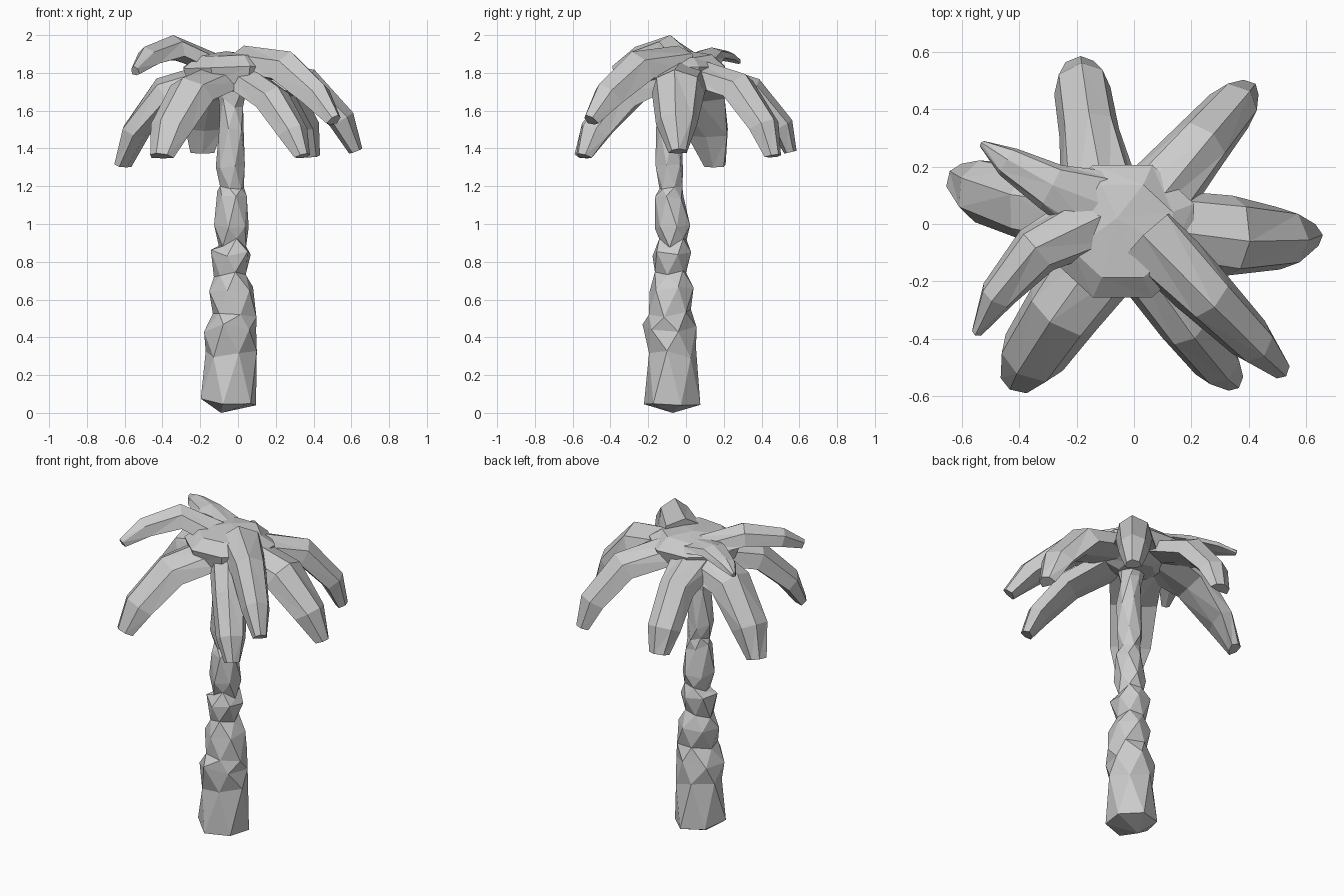
import bpy, bmesh, math, random
from mathutils import Vector

if "Cube" in bpy.data.objects:
    bpy.data.objects.remove(bpy.data.objects["Cube"])

random.seed(4)


def skin(name, rings, start=None, end=None):
    """Bridge rings of equal size with alternating triangles, cap, flat shaded."""
    bm = bmesh.new()
    vr = [[bm.verts.new(p) for p in r] for r in rings]
    n = len(vr[0])
    for k, (a, b) in enumerate(zip(vr, vr[1:])):
        for i in range(n):
            j = (i + 1) % n
            if k % 2 == 0:
                bm.faces.new((a[i], a[j], b[i]))
                bm.faces.new((a[j], b[j], b[i]))
            else:
                bm.faces.new((a[i], a[j], b[j]))
                bm.faces.new((a[i], b[j], b[i]))
    for ring, tip in ((vr[0], start), (vr[-1], end)):
        if tip is None:
            bm.faces.new(ring)
        else:
            t = bm.verts.new(tip)
            for i in range(n):
                bm.faces.new((ring[i], ring[(i + 1) % n], t))
    bmesh.ops.recalc_face_normals(bm, faces=bm.faces)
    me = bpy.data.meshes.new(name)
    bm.to_mesh(me)
    bm.free()
    ob = bpy.data.objects.new(name, me)
    bpy.context.collection.objects.link(ob)
    return ob


# Trunk: chunky hexagonal rings (x, y, z, radius), every other one turned
trunk = [(-.045, -.07, .06, .15), (-.035, -.07, .31, .133), (-.045, -.085, .45, .14),
         (-.02, -.09, .53, .115), (-.03, -.075, .66, .12), (-.04, -.08, .74, .085),
         (-.035, -.075, .84, .11), (-.03, -.07, .90, .075), (-.03, -.075, 1.0, .095),
         (-.035, -.085, 1.15, .078), (-.03, -.08, 1.2, .065), (-.04, -.085, 1.3, .075),
         (-.035, -.09, 1.5, .068), (-.035, -.07, 1.64, .06), (-.03, -.05, 1.78, .09)]
rings = []
for k, (x, y, z, r) in enumerate(trunk):
    ring = []
    for i in range(6):
        a = math.tau * (i + .5 * (k % 2)) / 6 + .3
        q = r * random.uniform(.95, 1.07)
        ring.append((x + q * math.cos(a), y + q * math.sin(a), z + random.uniform(-.025, .025)))
    rings.append(ring)
skin("trunk", rings, start=(-.09, -.07, 0))

# Crown hub where the fronds join: wide, flat-topped
hub = []
for z, r in ((1.69, .4), (1.75, .9), (1.83, 1), (1.89, .7)):
    hub.append([(-.04 + .27 * r * math.cos(math.tau * (i + .5) / 8),
                 -.025 + .25 * r * math.sin(math.tau * (i + .5) / 8),
                 z + random.uniform(-.01, .01)) for i in range(8)])
skin("crown_hub", hub, end=(-.06, .02, 1.915))


def frond(name, p0, mid, p2, w, t, base=1.0, tip=.45):
    """Thick drooping leaf: curve through three points, ridged section."""
    p0, mid, p2 = Vector(p0), Vector(mid), Vector(p2)
    c = 2 * mid - (p0 + p2) / 2
    rings = []
    for u, kw, kt in ((0, base, .9), (.45, 1, 1), (.8, .55 + .65 * tip, .85), (1, tip, .45)):
        p = p0 * (1 - u) ** 2 + c * 2 * u * (1 - u) + p2 * u * u
        d = ((c - p0) * (1 - u) + (p2 - c) * u).normalized()
        side = d.cross(Vector((0, 0, 1))).normalized()
        up = side.cross(d)
        sec = ((.1, 1), (-.75, .5), (-1, -.6), (.0, -.85), (1, -.6), (.8, .45))
        rings.append([p + side * a * w * kw + up * b * t * kt for a, b in sec])
    skin(name, rings)


# Fronds: base, middle, tip, half width, half thickness, base and tip width factors
fronds = {
    "frond_back_left": ((-.1, .0, 1.82), (-.165, .37, 1.68), (-.19, .55, 1.38), .105, .08, 1.5, .6),
    "frond_back_right": ((.0, .0, 1.82), (.26, .31, 1.70), (.395, .465, 1.36), .105, .085, 1.35),
    "frond_right": ((.03, 0, 1.80), (.39, -.045, 1.72), (.62, -.04, 1.385), .14, .09, .9, .35),
    "frond_front_right_upper": ((.05, -.04, 1.86), (.285, -.28, 1.81), (.51, -.505, 1.55),
                                .1, .095, 1.3, .4),
    "frond_front_right_lower": ((.0, -.08, 1.80), (.21, -.38, 1.64), (.345, -.545, 1.36),
                                .10, .08, 1.2),
    "frond_front_left": ((-.05, -.03, 1.80), (-.275, -.34, 1.68), (-.41, -.55, 1.36),
                         .135, .085, 1.2, .5),
    "frond_left": ((-.08, .04, 1.80), (-.41, .085, 1.68), (-.615, .16, 1.31), .135, .085, 1.2),
    "frond_left_upper_back": ((-.1, .05, 1.86), (-.31, .14, 1.90), (-.53, .28, 1.86),
                              .085, .035, 1.6, .15),
    "frond_left_upper_front": ((-.12, .02, 1.84), (-.36, -.11, 1.93), (-.545, -.375, 1.81),
                               .09, .07, 1.3, .25),
}
for name, args in fronds.items():
    frond(name, *args)
